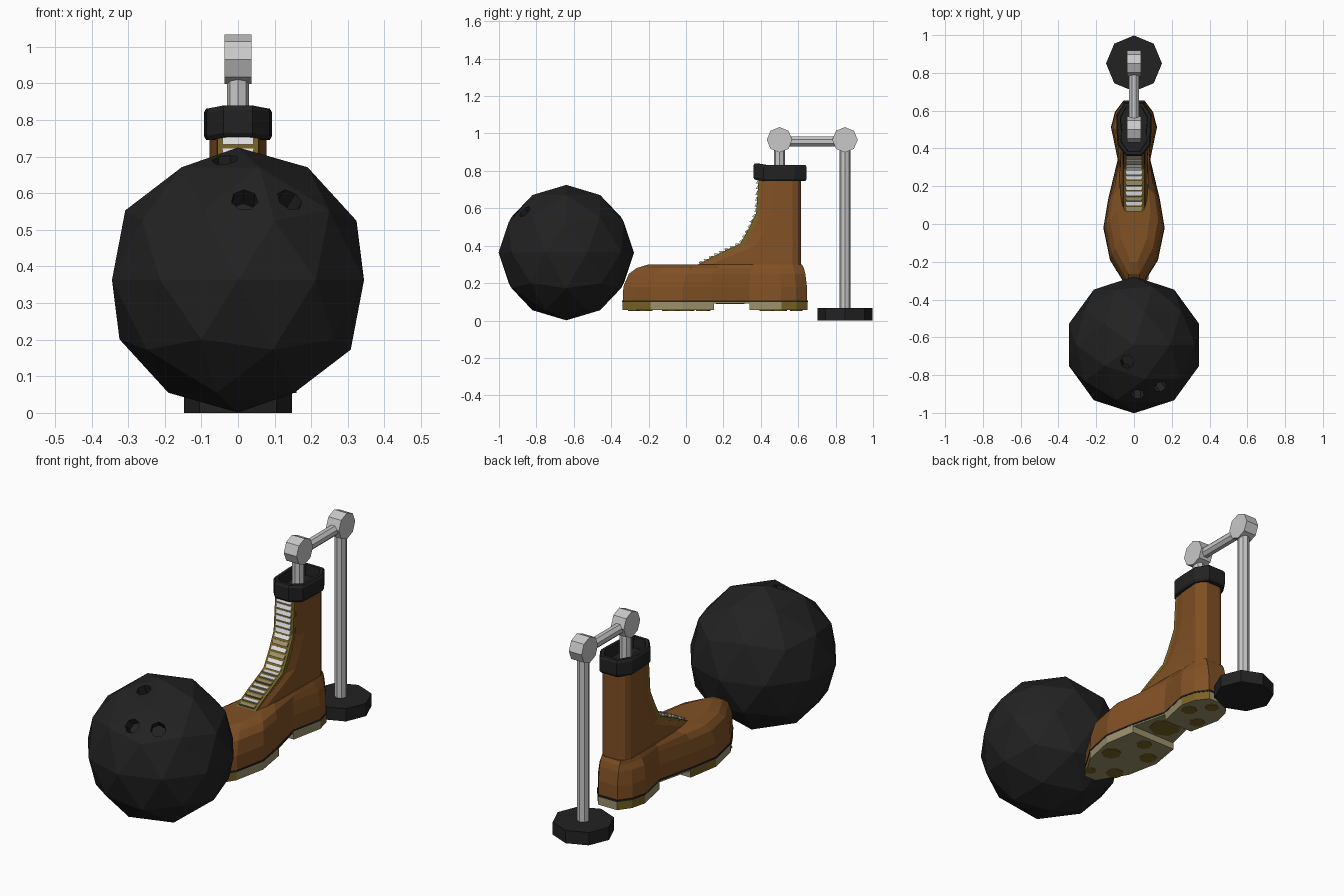
import bpy, bmesh, math
from mathutils import Vector, Matrix

if "Cube" in bpy.data.objects:
    bpy.data.objects.remove(bpy.data.objects["Cube"])


def material(name, rgb):
    m = bpy.data.materials.new(name)
    m.diffuse_color = (*rgb, 1)
    m.use_nodes = True
    m.node_tree.nodes["Principled BSDF"].inputs["Base Color"].default_value = m.diffuse_color
    return m


BLACK = material("black", (0.016, 0.016, 0.016))
BROWN = material("brown_leather", (0.22, 0.082, 0.018))
STEEL = material("light_grey", (0.58, 0.58, 0.58))
OLIVE = material("olive", (0.19, 0.125, 0.018))
BEIGE = material("beige", (0.33, 0.28, 0.15))
LACE = material("pale_lace", (0.70, 0.70, 0.70))


def finish(name, bm, *mats):
    bmesh.ops.recalc_face_normals(bm, faces=bm.faces)
    me = bpy.data.meshes.new(name)
    bm.to_mesh(me)
    bm.free()
    for m in mats:
        me.materials.append(m)
    ob = bpy.data.objects.new(name, me)
    bpy.context.collection.objects.link(ob)
    return ob


def loft(name, rings, *mats, closed=False):
    """Skin a list of equal point loops; cap the ends, or join last to first."""
    bm = bmesh.new()
    rows = [[bm.verts.new(p) for p in r] for r in rings]
    n = len(rows[0])
    pairs = list(zip(rows, rows[1:])) + ([(rows[-1], rows[0])] if closed else [])
    for a, b in pairs:
        for i in range(n):
            j = (i + 1) % n
            bm.faces.new((a[i], a[j], b[j], b[i]))
    if not closed:
        bm.faces.new(rows[0])
        bm.faces.new(rows[-1])
    return finish(name, bm, *mats)


def mirrored(half, z):
    """Closed outline from (half width, y) points."""
    return [(x, y, z) for x, y in half] + [(-x, y, z) for x, y in reversed(half)]


def rod(name, a, b, r, mat, sides=8, turn=0.0):
    a, b = Vector(a), Vector(b)
    d = b - a
    bm = bmesh.new()
    rot = d.to_track_quat('Z', 'Y').to_matrix().to_4x4()
    bmesh.ops.create_cone(bm, cap_ends=True, segments=sides, radius1=r, radius2=r, depth=d.length,
                          matrix=Matrix.Translation((a + b) / 2) @ rot @ Matrix.Rotation(turn, 4, 'Z'))
    return finish(name, bm, mat)


# Ball with three finger holes
C, R = Vector((0, -0.64, 0.363)), 0.362
bm = bmesh.new()
bmesh.ops.create_icosphere(bm, subdivisions=2, radius=R, matrix=Matrix.Translation(C))
ball = finish("ball", bm, BLACK)
for i, p in enumerate([(0.018, -0.90, 0.58), (0.14, -0.86, 0.58), (-0.035, -0.73, 0.69)]):
    d = (Vector(p) - C).normalized()
    cut = rod(f"hole_cutter_{i}", C + d * (R - 0.08), C + d * (R + 0.1), 0.037, BLACK, 7)
    cut.hide_render = True
    cut.hide_viewport = True
    cut.display_type = 'WIRE'
    mod = ball.modifiers.new("finger_hole", 'BOOLEAN')
    mod.operation, mod.object, mod.solver = 'DIFFERENCE', cut, 'EXACT'

# Foot of the boot
FOOT = [(0.035, -0.34), (0.07, -0.28), (0.125, -0.19), (0.16, -0.02), (0.135, 0.13),
        (0.085, 0.34), (0.12, 0.51), (0.10, 0.59), (0.055, 0.65)]


def foot_ring(s, y0, y1, z):
    half = []
    for h, y in FOOT:
        k = (y + 0.34) / 0.99
        half.append((max(s * h, min(h, 0.08) * min(1, k * 2)), y0 + (y1 - y0) * k))
    return mirrored(half, z)


loft("boot_foot", [foot_ring(1, -0.338, 0.647, 0.1), foot_ring(1, -0.335, 0.647, 0.18),
                   foot_ring(0.93, -0.305, 0.638, 0.25), foot_ring(0.80, -0.265, 0.63, 0.28),
                   foot_ring(0.55, -0.20, 0.62, 0.300)], BROWN)
loft("welt", [foot_ring(1.015, -0.342, 0.653, z) for z in (0.098, 0.107)], BLACK)
loft("midsole", [foot_ring(0.99, -0.338, 0.648, z) for z in (0.09, 0.098)], BEIGE)


# Sole blocks, with olive patches on some sides
def sole(name, half, olive_rule):
    ob = loft(name, [mirrored(half, 0.055), mirrored(half, 0.098)], BEIGE, OLIVE)
    for f in ob.data.polygons:
        if abs(f.normal.z) < 0.5 and olive_rule(f.center):
            f.material_index = 1


sole("front_sole", FOOT[:4] + [(0.132, 0.15)], lambda c: c.y < -0.15 or (c.x < 0 and c.y > 0))
sole("heel_sole", [(0.085, 0.34)] + FOOT[6:], lambda c: 0.5 < c.y < 0.63)
PATCHES = [(-0.06, -0.22, 0.045), (0.05, -0.28, 0.03), (0.08, -0.08, 0.05), (-0.09, 0.0, 0.045),
           (0.01, 0.09, 0.04), (-0.05, 0.43, 0.04), (0.06, 0.5, 0.04), (-0.01, 0.59, 0.035)]
for i, (x, y, r) in enumerate(PATCHES):
    rod(f"sole_patch_{i}", (x, y, 0.052), (x, y, 0.056), r, OLIVE, 7, i)
rod("arch_patch", (0, 0.24, 0.087), (0, 0.24, 0.092), 0.08, OLIVE, 7)

# Shaft of the boot, sweeping forward into the instep
SHAFT = [(0.285, 0.05), (0.325, 0.13), (0.375, 0.25), (0.405, 0.312), (0.47, 0.35), (0.57, 0.392), (0.77, 0.402)]
loft("boot_shaft", [mirrored([(0.057, y), (0.07, y + 0.06), (0.078, 0.57), (0.065, 0.598), (0.04, 0.615)], z)
                    for z, y in SHAFT], BROWN)

# Cuff: a hollow collar with a dark floor
CUFF = [(0.04, 0.36), (0.086, 0.415), (0.093, 0.50), (0.093, 0.58), (0.05, 0.645)]


def cuff_ring(inset, z):
    pts = []
    for x, y in CUFF:
        v = Vector((x, y - 0.505))
        v -= v.normalized() * inset
        pts.append((v.x, v.y + 0.505))
    return [(x, y, q + (0.008 if y < 0.41 else 0)) for x, y, q in mirrored(pts, z)]


loft("cuff", [cuff_ring(0.008, 0.745), cuff_ring(0, 0.757), cuff_ring(0, 0.82), cuff_ring(0.008, 0.832),
              cuff_ring(0.026, 0.832), cuff_ring(0.03, 0.745)], BLACK, closed=True)
loft("cuff_floor", [cuff_ring(0.025, z) for z in (0.768, 0.776)], BLACK)

# Tongue plate along the front of the boot
PATH = [Vector((0, y, z)) for y, z in
        [(0.065, 0.30), (0.16, 0.35), (0.29, 0.412), (0.33, 0.48), (0.375, 0.575), (0.388, 0.755)]]


def frame(t):
    """Point, direction and outward normal at distance t along the path."""
    for a, b in zip(PATH, PATH[1:]):
        d = b - a
        if t <= d.length or b is PATH[-1]:
            u = d.normalized()
            return a + u * t, u, Vector((0, -u.z, u.y))
        t -= d.length


length = sum((b - a).length for a, b in zip(PATH, PATH[1:]))
rings = []
for i, p in enumerate(PATH):
    u = (PATH[min(i + 1, 5)] - PATH[max(i - 1, 0)]).normalized()
    back = p - Vector((0, -u.z, u.y)) * 0.03
    rings.append([(0.056, *p.yz), (-0.056, *p.yz), (-0.056, *back.yz), (0.056, *back.yz)])
loft("tongue", rings, OLIVE)

# Laces stepping up the tongue
COUNT = 20
for i in range(COUNT):
    p, u, n = frame(length * (i + 0.6) / COUNT)
    a, b = p - u * 0.010, p + u * 0.010
    w = 0.043
    low, high = 0.003, 0.011
    bars = [[(s * w, *(q + n * h).yz) for q, h in
             ((a, -0.004), (b, -0.004), (b, low), (a, high))] for s in (1, -1)]
    loft(f"lace_{i}", bars, BEIGE if i in (0, 2, 5, 10, 12) else LACE)

# Stand: rods, joints and base
rod("ankle_rod", (0, 0.5, 0.77), (0, 0.5, 0.96), 0.03, STEEL)
rod("cross_rod", (0, 0.5, 0.957), (0, 0.85, 0.957), 0.028, STEEL, 8, math.pi / 8)
rod("upright_rod", (0, 0.85, 0.06), (0, 0.85, 0.96), 0.03, STEEL)
for name, y in (("ankle_joint", 0.5), ("upright_joint", 0.85)):
    rod(name, (-0.037, y, 0.966), (0.037, y, 0.966), 0.068, STEEL)
rod("stand_base", (0, 0.85, 0), (0, 0.85, 0.067), 0.148, BLACK)
